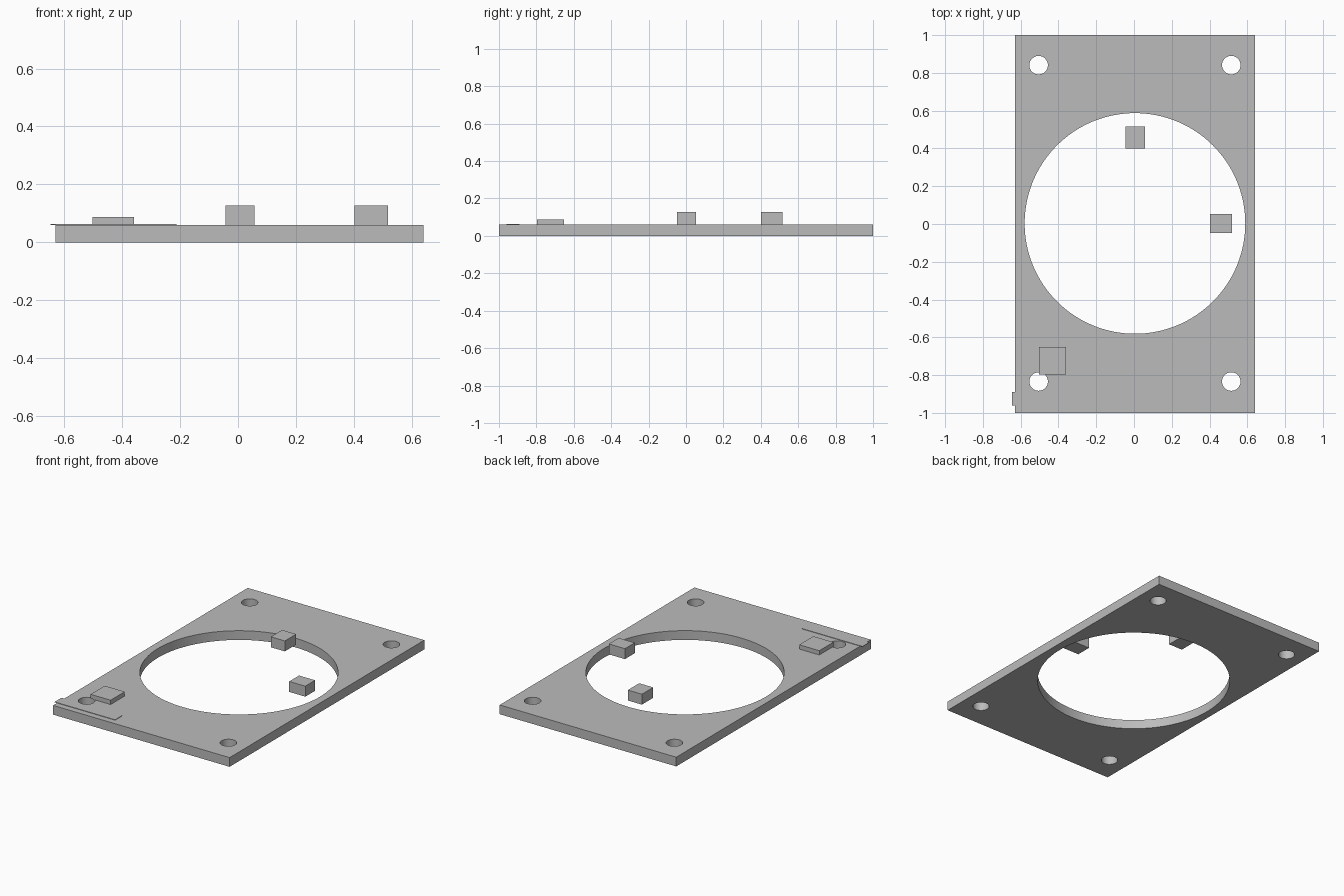
import bpy
import math

cube = bpy.data.objects.get("Cube")
if cube:
    bpy.data.objects.remove(cube, do_unlink=True)

# Single grey material
grey = bpy.data.materials.new("plain_grey")
grey.use_nodes = True
colour = (0.5, 0.5, 0.5, 1.0)
grey.diffuse_color = colour
grey.node_tree.nodes["Principled BSDF"].inputs["Base Color"].default_value = colour

THICK = 0.06


def box(name, x, y, z):
    """Box from its (min, max) range on each axis."""
    spans = (x, y, z)
    bpy.ops.mesh.primitive_cube_add(size=1, location=[(a + b) / 2 for a, b in spans])
    ob = bpy.context.object
    ob.name = name
    ob.scale = [b - a for a, b in spans]
    bpy.ops.object.transform_apply(location=False, rotation=False, scale=True)
    ob.data.materials.append(grey)
    return ob


def drill(target, x, y, radius, sides):
    """Cut a round hole through the target."""
    bpy.ops.mesh.primitive_cylinder_add(vertices=sides, radius=radius, depth=1, location=(x, y, 0))
    cutter = bpy.context.object
    cutter.hide_render = True
    cutter.data.materials.append(grey)
    bpy.context.view_layer.objects.active = target
    mod = target.modifiers.new("hole", 'BOOLEAN')
    mod.operation = 'DIFFERENCE'
    mod.solver = 'EXACT'
    mod.object = cutter
    bpy.ops.object.modifier_apply(modifier=mod.name)
    bpy.data.objects.remove(cutter, do_unlink=True)


# Base plate with a large opening and four screw holes
plate = box("base_plate", (-0.63, 0.64), (-1, 1), (0, THICK))
drill(plate, 0.005, 0.003, 0.584, 128)
for x in (-0.505, 0.515):
    for y in (-0.834, 0.841):
        drill(plate, x, y, 0.049, 48)
bpy.ops.object.select_all(action='DESELECT')
plate.select_set(True)
bpy.context.view_layer.objects.active = plate
bpy.ops.object.shade_smooth_by_angle(angle=math.radians(30))

# Two loose blocks above the opening
box("back_block", (-0.044, 0.057), (0.4, 0.516), (THICK, 0.128))
box("left_block", (0.402, 0.518), (-0.048, 0.053), (THICK, 0.128))

# Square pad beside the front screw hole
box("corner_pad", (-0.503, -0.359), (-0.796, -0.651), (THICK, 0.088))

# Thin strip overhanging the right edge
box("thin_strip", (-0.647, -0.212), (-0.96, -0.89), (THICK, 0.063))
